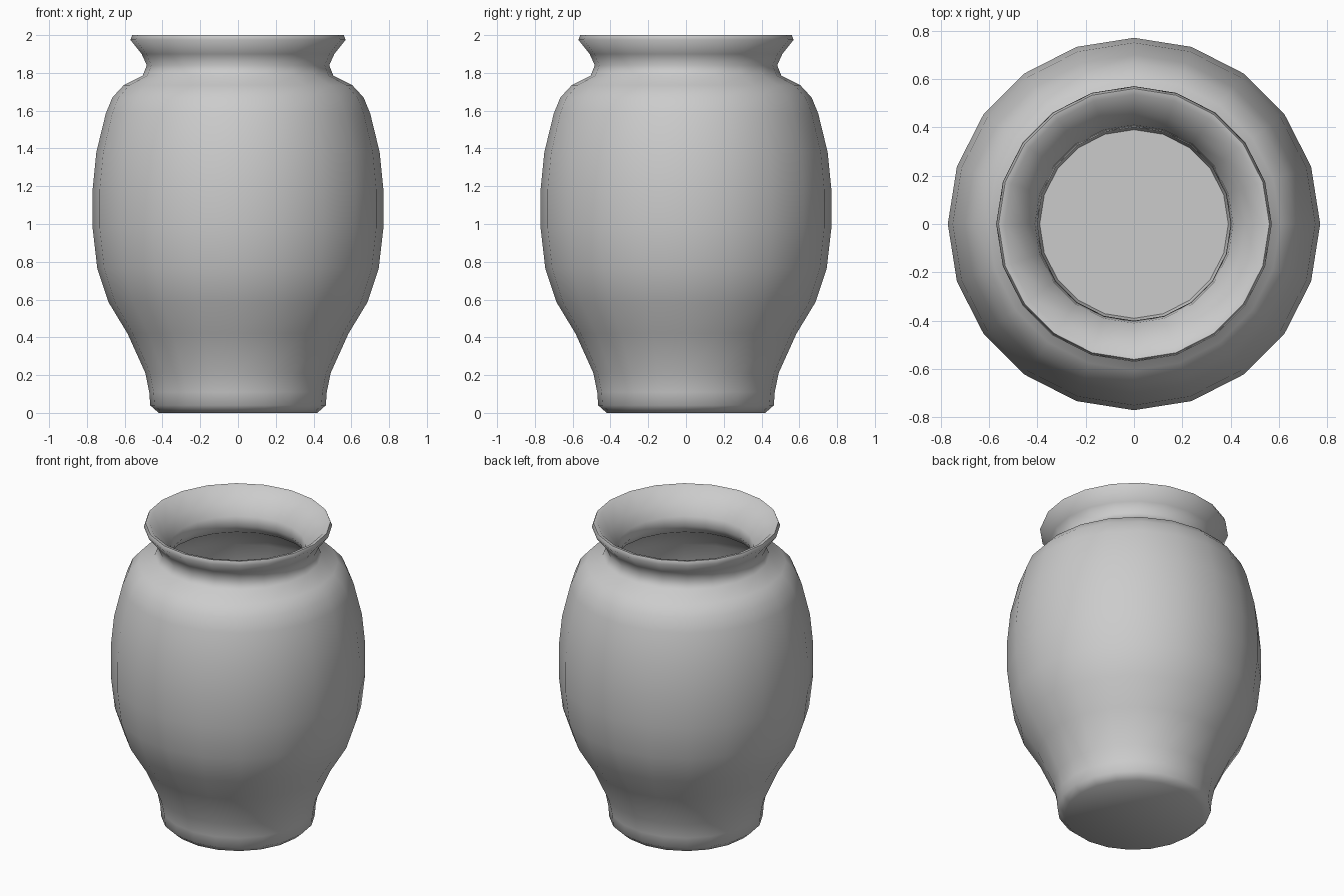
import bpy, bmesh, math

if "Cube" in bpy.data.objects:
    bpy.data.objects.remove(bpy.data.objects["Cube"])

SIDES = 20

# Outer wall, from the foot up to the lip (radius, height)
outer = [(0.42, 0), (0.465, 0.04), (0.47, 0.11), (0.49, 0.21), (0.585, 0.42),
         (0.685, 0.585), (0.745, 0.765), (0.77, 0.98), (0.77, 1.18),
         (0.75, 1.38), (0.70, 1.585), (0.665, 1.67), (0.605, 1.735),
         (0.505, 1.785), (0.483, 1.84), (0.51, 1.90), (0.57, 1.975), (0.56, 2.0)]
# Inner wall, from the lip down to the floor
inner = [(0.535, 1.995), (0.46, 1.915), (0.41, 1.85), (0.40, 1.79), (0.44, 1.73),
         (0.56, 1.66), (0.63, 1.56), (0.68, 1.37), (0.70, 1.18), (0.70, 0.98),
         (0.675, 0.78), (0.615, 0.61), (0.515, 0.43), (0.42, 0.22), (0.39, 0.10)]


def lathe(name, profile):
    """Spin a profile into rings and close it with a fan at each end."""
    bm = bmesh.new()
    rings = []
    for r, z in profile:
        rings.append([bm.verts.new((r * math.cos(math.tau * i / SIDES),
                                    r * math.sin(math.tau * i / SIDES), z))
                      for i in range(SIDES)])
    for a, b in zip(rings, rings[1:]):
        for i in range(SIDES):
            j = (i + 1) % SIDES
            bm.faces.new((a[i], a[j], b[j], b[i]))
    for ring, z in ((rings[0], profile[0][1]), (rings[-1], profile[-1][1])):
        centre = bm.verts.new((0, 0, z))
        for i in range(SIDES):
            bm.faces.new((ring[i], ring[(i + 1) % SIDES], centre))
    bmesh.ops.recalc_face_normals(bm, faces=bm.faces)
    mesh = bpy.data.meshes.new(name)
    bm.to_mesh(mesh)
    bm.free()
    obj = bpy.data.objects.new(name, mesh)
    bpy.context.collection.objects.link(obj)
    return obj


# Hollow vase with a smooth body and a crisp foot edge
vase = lathe("vase", outer + inner)
bpy.context.view_layer.objects.active = vase
vase.select_set(True)
bpy.ops.object.shade_smooth_by_angle(angle=math.radians(75))
